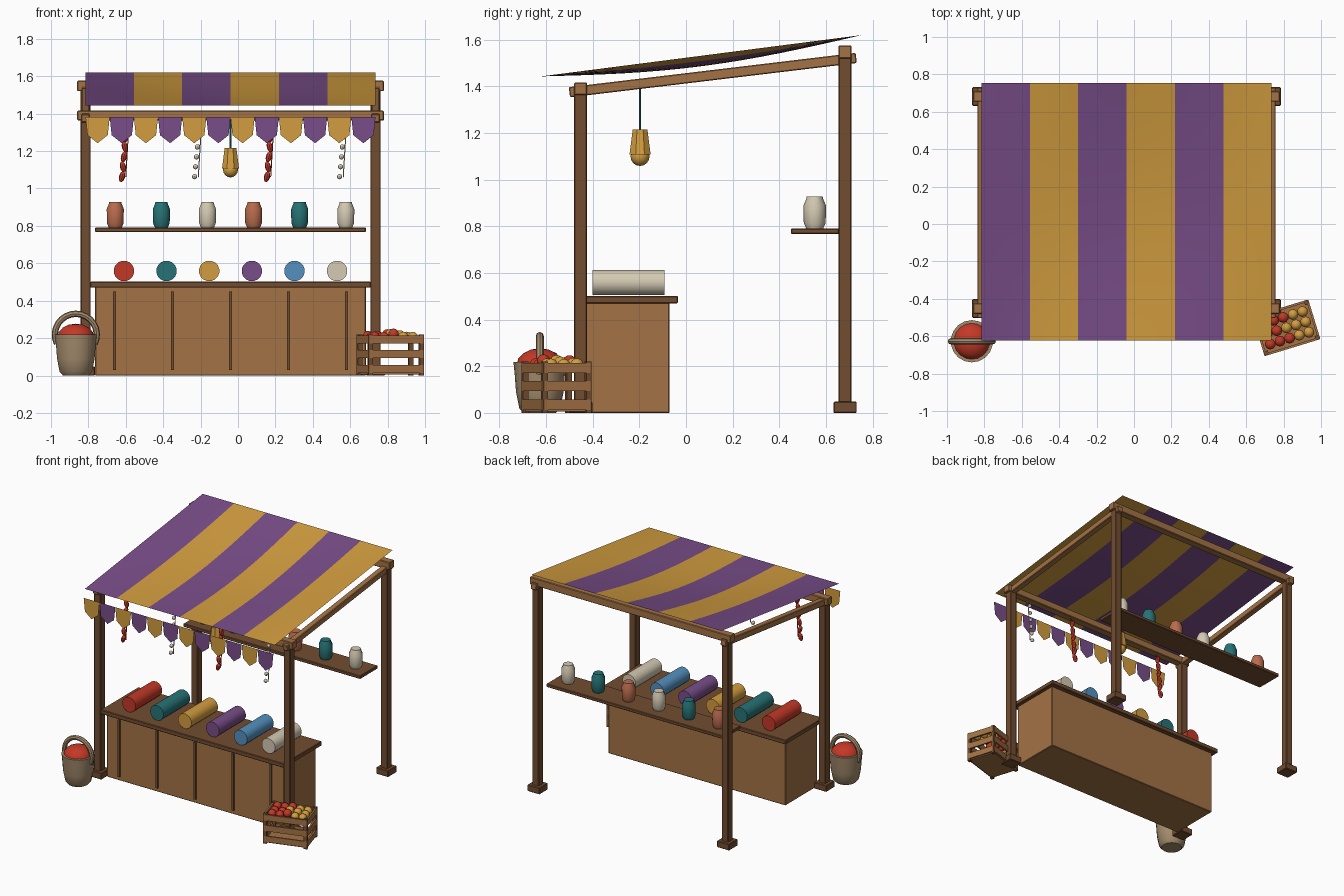
import bpy, bmesh, math, random
from mathutils import Vector, Matrix

old = bpy.data.objects.get("Cube")
if old:
    bpy.data.objects.remove(old, do_unlink=True)

random.seed(4)


def material(name, r, g, b):
    m = bpy.data.materials.new(name)
    m.use_nodes = True
    m.diffuse_color = (r, g, b, 1)
    m.node_tree.nodes["Principled BSDF"].inputs["Base Color"].default_value = (r, g, b, 1)
    return m


PURPLE = material("purple cloth", 0.19, 0.075, 0.25)
AMBER = material("amber", 0.65, 0.34, 0.05)
DARK = material("dark wood", 0.17, 0.075, 0.03)
LIGHT = material("light wood", 0.37, 0.17, 0.06)
RED = material("red", 0.55, 0.04, 0.02)
TEAL = material("teal", 0.02, 0.17, 0.18)
CREAM = material("cream", 0.66, 0.59, 0.45)
BLUE = material("blue", 0.09, 0.28, 0.52)
CLAY = material("terracotta", 0.49, 0.15, 0.075)
WICKER = material("wicker", 0.37, 0.26, 0.15)


def finish(name, bm, mats, smooth=False):
    me = bpy.data.meshes.new(name)
    bm.to_mesh(me)
    bm.free()
    for m in mats:
        me.materials.append(m)
    ob = bpy.data.objects.new(name, me)
    bpy.context.collection.objects.link(ob)
    if smooth:
        bpy.ops.object.select_all(action="DESELECT")
        bpy.context.view_layer.objects.active = ob
        ob.select_set(True)
        bpy.ops.object.shade_smooth_by_angle(angle=math.radians(40))
    return ob


def add_box(bm, centre, size, rot=Matrix()):
    bmesh.ops.create_cube(bm, size=1, matrix=Matrix.Translation(centre) @ rot @ Matrix.Diagonal((*size, 1)))


def box(name, centre, size, mat, rot=Matrix(), bevel=0.004):
    bm = bmesh.new()
    add_box(bm, centre, size, rot)
    if bevel:
        bmesh.ops.bevel(bm, geom=bm.edges[:], offset=bevel, segments=1, affect="EDGES")
    return finish(name, bm, [mat])


def ball(name, centre, radii, mat, seg=14, rot=Matrix()):
    bm = bmesh.new()
    m = Matrix.Translation(centre) @ rot @ Matrix.Diagonal((*radii, 1))
    bmesh.ops.create_uvsphere(bm, u_segments=seg, v_segments=8, radius=1, matrix=m)
    return finish(name, bm, [mat], True)


def lathe(name, centre, profile, mat, seg=12, rot=Matrix(), smooth=True):
    """Turn (radius, height) points round z; both ends are capped."""
    bm = bmesh.new()
    rings = []
    for r, z in profile:
        rings.append([bm.verts.new((r * math.cos(a), r * math.sin(a), z))
                      for a in (2 * math.pi * (i + 0.5) / seg for i in range(seg))])
    for a, b in zip(rings, rings[1:]):
        for i in range(seg):
            j = (i + 1) % seg
            bm.faces.new((a[i], a[j], b[j], b[i]))
    bm.faces.new(rings[0][::-1])
    bm.faces.new(rings[-1])
    bm.transform(Matrix.Translation(centre) @ rot)
    return finish(name, bm, [mat], smooth)


CX = -0.04                      # middle of the stall
FRONT, BACK = -0.452, 0.682     # post rows
HALF = 0.775                    # half distance between posts

# Frame: posts, feet, cross beams and sloped rails
for side, sx in (("left", 1), ("right", -1)):
    x = CX + sx * HALF
    for row, y, top in (("front", FRONT, 1.39), ("back", BACK, 1.55)):
        box(f"{side}_{row}_post", (x, y, top / 2), (0.054, 0.056, top), DARK)
        box(f"{side}_{row}_foot", (x, y, 0.024), (0.1, 0.1, 0.048), DARK)
    a, b = Vector((x, -0.5, 1.375)), Vector((x, 0.73, 1.522))
    d = b - a
    tilt = Matrix.Rotation(math.atan2(d.z, d.y), 4, "X")
    box(f"{side}_rail", (a + b) / 2, (0.044, d.length, 0.044), LIGHT, tilt)
box("front_beam", (CX, FRONT, 1.39), (1.64, 0.056, 0.052), LIGHT)
box("back_beam", (CX, BACK, 1.548), (1.64, 0.056, 0.056), LIGHT)

# Striped canopy sagging in the middle
NX, NY = 24, 16
bm = bmesh.new()
grid = []
for i in range(NX + 1):
    u = i / NX
    col = []
    for j in range(NY + 1):
        v = j / NY
        sag = 0.045 * math.sin(math.pi * u) * math.sin(math.pi * v)
        col.append(bm.verts.new((CX + (u - 0.5) * 1.552, -0.622 + 1.375 * v, 1.443 + 0.177 * v - sag)))
    grid.append(col)
for i in range(NX):
    for j in range(NY):
        f = bm.faces.new((grid[i][j], grid[i + 1][j], grid[i + 1][j + 1], grid[i][j + 1]))
        f.material_index = (i * 6 // NX) % 2
finish("canopy", bm, [PURPLE, AMBER], True)

# Row of pennants along the front
bm = bmesh.new()
W = 0.1292
for k in range(12):
    x = CX + (k - 5.5) * W
    shape = [(-0.5, 1.383), (-0.42, 1.285), (0, 1.242), (0.42, 1.285), (0.5, 1.383)]
    f = bm.faces.new([bm.verts.new((x + s * W, -0.637, z)) for s, z in shape])
    f.material_index = k % 2
finish("pennants", bm, [AMBER, PURPLE])

# Counter with battens on its front
box("counter_body", (CX, -0.255, 0.237), (1.448, 0.37, 0.474), LIGHT)
box("counter_top", (CX, -0.255, 0.486), (1.5, 0.44, 0.032), DARK)
for k in range(5):
    box(f"counter_batten_{k + 1}", (CX + (k - 2) * 0.31, -0.443, 0.24), (0.016, 0.016, 0.42), DARK, bevel=0)

# Cloth rolls on the counter
lie = Matrix.Rotation(math.pi / 2, 4, "X")
for k, m in enumerate((RED, TEAL, AMBER, PURPLE, BLUE, CREAM)):
    lathe(f"cloth_roll_{k + 1}", (CX + (k - 2.5) * 0.228, -0.247, 0.559),
          [(0.055, -0.155), (0.055, 0.155)], m, 16, lie)

# Back shelf with jars
box("back_shelf", (CX, 0.553, 0.779), (1.448, 0.206, 0.024), DARK)
JAR = [(0.036, 0), (0.047, 0.025), (0.048, 0.1), (0.036, 0.128), (0.034, 0.138)]
for k in range(6):
    lathe(f"jar_{k + 1}", (CX + (k - 2.5) * 0.2465, 0.552, 0.79), JAR, (CLAY, TEAL, CREAM)[k % 3], 10)

# Hanging lamp
lathe("lamp_cord", (CX, -0.197, 1.2), [(0.005, 0), (0.005, 0.19)], TEAL, 6)
lathe("lamp_shade", (CX, -0.197, 1.108), [(0.049, 0), (0.034, 0.108)], AMBER, 8, smooth=False)
ball("lamp_bulb", (CX, -0.197, 1.1), (0.041, 0.041, 0.041), AMBER)

# Hanging strings of peppers and bulbs
for s, x in enumerate((-0.61, -0.222, 0.165, 0.553)):
    hot = s % 2 == 0
    lathe(f"string_cord_{s + 1}", (x + 0.01, FRONT, 1.06), [(0.003, 0), (0.003, 0.31)],
          RED if hot else CREAM, 5, Matrix.Rotation(0.06, 4, "Y"))
    for k in range(6):
        c = (x - 0.01 + 0.005 * k, FRONT, 1.063 + 0.053 * k)
        if hot:
            ball(f"pepper_{s + 1}_{k + 1}", c, (0.016, 0.016, 0.029), RED, 8,
                 Matrix.Rotation(0.25 * (-1) ** k, 4, "Y"))
        else:
            ball(f"bulb_{s + 1}_{k + 1}", c, (0.014, 0.014, 0.014), CREAM, 8)

# Basket with arched handle and heaped filling
BX, BY = -0.867, -0.627
lathe("basket", (BX, BY, 0), [(0.07, 0), (0.088, 0.02), (0.102, 0.09), (0.108, 0.17), (0.113, 0.218),
                              (0.1, 0.218)], WICKER, 18)
ball("basket_filling", (BX, BY, 0.205), (0.1, 0.1, 0.072), RED, 18)
bm = bmesh.new()
rings = []
for i in range(17):
    a = math.radians(-25 + 230 * i / 16)
    ring = []
    for j in range(8):
        t = 2 * math.pi * j / 8
        r = 0.112 + 0.017 * math.cos(t)
        ring.append(bm.verts.new((BX + r * math.cos(a), BY + 0.017 * math.sin(t), 0.218 + r * math.sin(a))))
    rings.append(ring)
for p, q in zip(rings, rings[1:]):
    for j in range(8):
        bm.faces.new((p[j], p[j - 1], q[j - 1], q[j]))
bm.faces.new(rings[0])
bm.faces.new(rings[-1][::-1])
finish("basket_handle", bm, [WICKER], True)

# Slatted crate, turned a little, with fruit
place = Matrix.Translation((0.815, -0.555, 0)) @ Matrix.Rotation(math.radians(17), 4, "Z")
L, D = 0.31, 0.22
posts, slats = bmesh.new(), bmesh.new()
for sx in (-1, 1):
    for sy in (-1, 1):
        add_box(posts, (sx * (L / 2 - 0.012), sy * (D / 2 - 0.012), 0.11), (0.024, 0.024, 0.22))
for z in (0.035, 0.115, 0.193):
    for s in (-1, 1):
        add_box(slats, (0, s * (D / 2 - 0.005), z), (L - 0.01, 0.012, 0.044))
        add_box(slats, (s * (L / 2 - 0.005), 0, z), (0.012, D - 0.01, 0.044))
add_box(slats, (0, 0, 0.014), (L - 0.02, D - 0.02, 0.016))
for name, part, m in (("crate_posts", posts, DARK), ("crate_slats", slats, LIGHT)):
    part.transform(place)
    finish(name, part, [m])
for i in range(5):
    for j in range(3):
        c = place @ Vector(((i - 2) * 0.054, (j - 1) * 0.058, 0.212 + random.uniform(-0.012, 0.012)))
        m = RED if i < 2 or (i == 2 and j != 1) else AMBER
        ball(f"fruit_{i * 3 + j + 1}", c, (0.029, 0.029, 0.029), m, 10)
